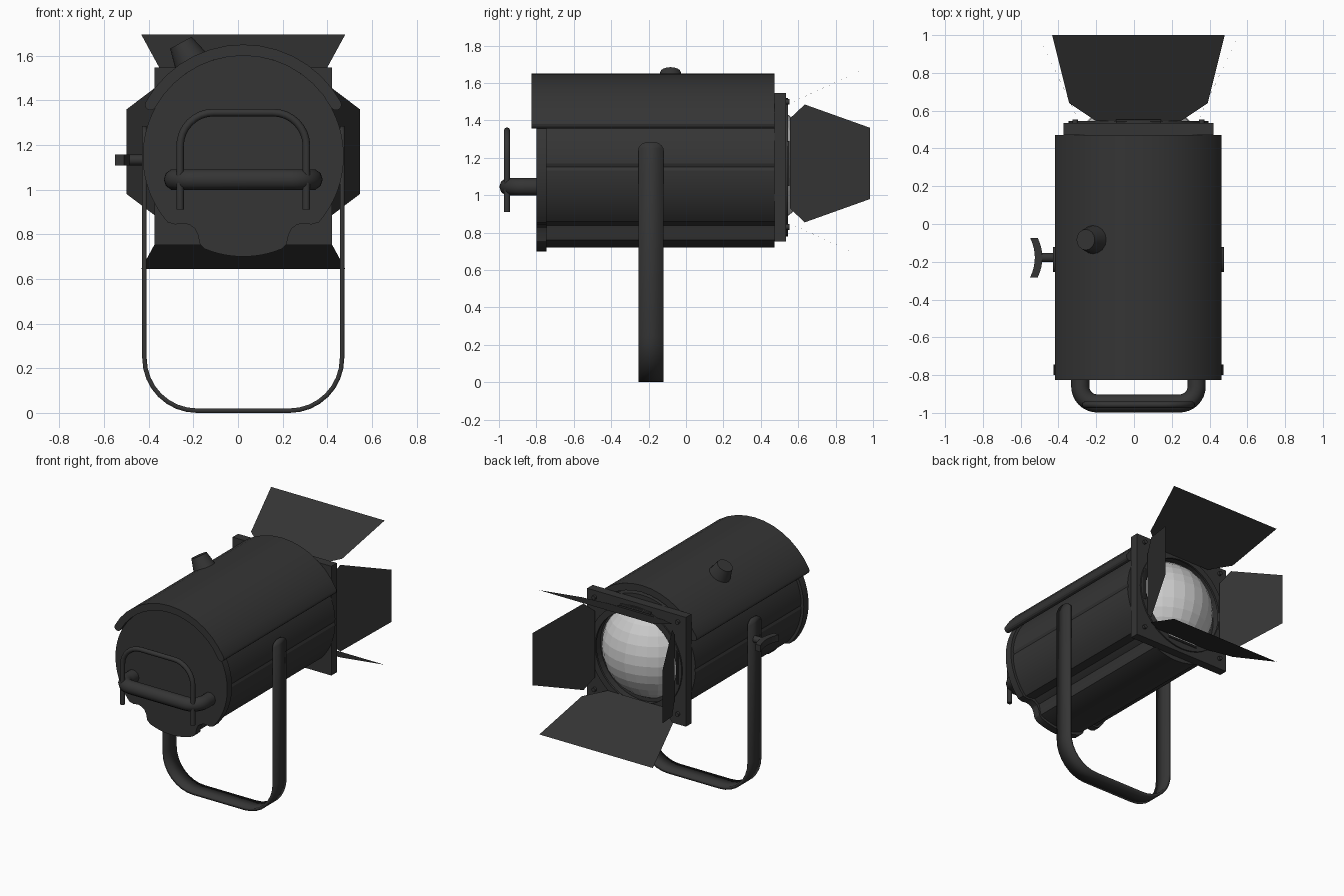
import bpy, bmesh
from math import sin, cos, pi, radians, sqrt
from mathutils import Vector

if "Cube" in bpy.data.objects:
    bpy.data.objects.remove(bpy.data.objects["Cube"])

CX, CZ = 0.0235, 1.15          # optical axis of the lamp


def material(name, v):
    m = bpy.data.materials.new(name)
    m.diffuse_color = (v, v, v, 1)
    m.use_nodes = True
    m.node_tree.nodes["Principled BSDF"].inputs["Base Color"].default_value = m.diffuse_color
    return m


DARK, GLASS = material("dark_metal", 0.035), material("lens_grey", 0.7)


def finish(name, bm, mat=DARK, smooth=None):
    bmesh.ops.recalc_face_normals(bm, faces=bm.faces)
    me = bpy.data.meshes.new(name)
    bm.to_mesh(me)
    bm.free()
    me.materials.append(mat)
    ob = bpy.data.objects.new(name, me)
    bpy.context.collection.objects.link(ob)
    if smooth:
        bpy.ops.object.select_all(action='DESELECT')
        bpy.context.view_layer.objects.active = ob
        ob.select_set(True)
        bpy.ops.object.shade_smooth_by_angle(angle=radians(smooth))
    return ob


def prism(name, outer, y0, y1, inner=None, smooth=None):
    """Extrude an (x, z) outline about the lamp axis along y, with an optional matching hole."""
    bm = bmesh.new()
    loops = [[[bm.verts.new((CX + x, y, CZ + z)) for x, z in pts] for y in (y0, y1)]
             for pts in (outer, inner) if pts]
    n = len(outer)

    def bridge(a, b):
        for i in range(n):
            j = (i + 1) % n
            bm.faces.new((a[i], a[j], b[j], b[i]))
    for a, b in loops:
        bridge(a, b)
    if inner:
        for k in (0, 1):
            bridge(loops[0][k], loops[1][k])
    else:
        for loop in loops[0]:
            bm.faces.new(loop)
    return finish(name, bm, DARK, smooth)


def polar(fn, n=48):
    return [(fn(t) * cos(t), fn(t) * sin(t)) for t in (2 * pi * i / n for i in range(n))]


def cone(name, r1, r2, a, b, n=20):
    a, b = Vector(a), Vector(b)
    bm = bmesh.new()
    bmesh.ops.create_cone(bm, cap_ends=True, segments=n, radius1=r1, radius2=r2, depth=(b - a).length)
    bm.transform((b - a).to_track_quat('Z', 'Y').to_matrix().to_4x4())
    bmesh.ops.translate(bm, verts=bm.verts, vec=(a + b) / 2)
    return finish(name, bm, DARK, 40)


def u_path(half, start, end, r, n=8):
    """Rounded U: legs begin at `start`, crossbar lies at `end`."""
    s = 1 if end > start else -1
    left = [(-half, start)]
    for i in range(n + 1):
        t = pi / 2 * i / n
        left.append((-half + r - r * cos(t), end - s * r + s * r * sin(t)))
    return left + [(-x, v) for x, v in reversed(left)]


def tube(name, pts, r):
    cu = bpy.data.curves.new(name, 'CURVE')
    cu.dimensions = '3D'
    cu.bevel_depth, cu.bevel_resolution, cu.use_fill_caps = r, 3, True
    sp = cu.splines.new('POLY')
    sp.points.add(len(pts) - 1)
    for p, co in zip(sp.points, pts):
        p.co = (*co, 1)
    cu.materials.append(DARK)
    ob = bpy.data.objects.new(name, cu)
    bpy.context.collection.objects.link(ob)
    bpy.ops.object.select_all(action='DESELECT')
    bpy.context.view_layer.objects.active = ob
    ob.select_set(True)
    bpy.ops.object.convert(target='MESH')


# Housing outline: circle with two lower grooves; body also has a seam on each side
def grooved(r, seam=0):
    def fn(t):
        d = min(abs(t - radians(a)) for a in (234, 306))
        k = max(0, 1 - d / radians(11))
        s = min(abs(t), abs(t - pi), abs(t - 2 * pi)) < 0.02
        return r - 0.06 * min(1, k * 1.6) - (seam if s else 0)
    return fn


prism("housing", polar(grooved(0.43, 0.008), 144), -0.76, 0.472, smooth=25)
prism("rear_plate", polar(grooved(0.45), 96), -0.80, -0.745, smooth=25)

# Hood over the top half, with rounded lower edges
def arc(r, a, b, n, c=(0, 0)):
    return [(c[0] + r * cos(radians(a + (b - a) * i / n)),
             c[1] + r * sin(radians(a + (b - a) * i / n))) for i in range(n + 1)]


A0, A1 = 29, 151
ends = [(0.475 * cos(radians(a)), 0.475 * sin(radians(a))) for a in (A0, A1)]
hood = (arc(0.5, A0, A1, 14) + arc(0.025, A1, A1 + 180, 6, ends[1])[1:-1]
        + arc(0.45, A1, A0, 14) + arc(0.025, A0 + 180, A0 + 360, 6, ends[0])[1:-1])
prism("hood", hood, -0.825, 0.472, smooth=25)

# Square colour frame, lens ring, corner bolts
circle = lambda r: polar(lambda t: r)
prism("colour_frame", polar(lambda t: 0.3975 / max(abs(cos(t)), abs(sin(t)))), 0.472, 0.535, circle(0.335))
prism("lens_ring", circle(0.37), 0.53, 0.545, circle(0.325), smooth=30)
for sx in (-1, 1):
    for sz in (-1, 1):
        x, z = CX + sx * 0.335, 1.165 + sz * 0.335
        cone("frame_bolt", 0.015, 0.015, (x, 0.53, z), (x, 0.553, z), 10)

# Domed lens
bm = bmesh.new()
bmesh.ops.create_uvsphere(bm, u_segments=28, v_segments=16, radius=0.354)
bmesh.ops.translate(bm, verts=bm.verts, vec=(CX, 0.32, 1.16))
bmesh.ops.bisect_plane(bm, geom=bm.verts[:] + bm.edges[:] + bm.faces[:],
                       plane_co=(0, 0.47, 0), plane_no=(0, 1, 0), clear_inner=True)
finish("lens", bm, GLASS)

# Barn doors: thin sheets listed as (half width, y, distance from axis)
WIDE = [(0.225, 0.545, 0.317), (0.367, 0.64, 0.36), (0.457, 1.0, 0.525)]
SLIM = [(0.24, 0.555, 0.32), (0.315, 0.635, 0.357), (0.19, 0.985, 0.522)]
for name, rows, turn in (("top_door", WIDE, 0), ("left_door", SLIM, 1),
                         ("bottom_door", WIDE, 2), ("right_door", SLIM, 3)):
    c, s = round(cos(turn * pi / 2)), round(sin(turn * pi / 2))
    bm = bmesh.new()
    pts = [(-w, y, d) for w, y, d in rows] + [(w, y, d) for w, y, d in reversed(rows)]
    bm.faces.new([bm.verts.new((CX + w * c - d * s, y, 1.17 + w * s + d * c)) for w, y, d in pts])
    finish(name, bm)
    # hinge tab joining the door to the frame
    d = 0.335
    a, b = [(CX + w * c - d * s, 0.543, 1.17 + w * s + d * c) for w in (-0.12, 0.12)]
    cone("door_hinge", 0.01, 0.01, a, b, 8)

# Flat-bar yoke with rounded upper ends
path = u_path(0.4425, 1.25, 0.01, 0.235)
tips = [(1.285, 0.02), (1.277, 0.045), (1.265, 0.058)]
rows = ([(-0.4425, z, w) for z, w in tips] + [(x, z, 0.067) for x, z in path]
        + [(0.4425, z, w) for z, w in reversed(tips)])
bm = bmesh.new()
vs = [[bm.verts.new((CX + x, -0.188 + s * w, z)) for s in (-1, 1)] for x, z, w in rows]
for p, q in zip(vs, vs[1:]):
    bm.faces.new((p[0], p[1], q[1], q[0]))
yoke = finish("yoke", bm, DARK, 30)
mod = yoke.modifiers.new("thickness", 'SOLIDIFY')
mod.thickness, mod.offset = 0.02, 0

# Pivots and wing nut
for s in (-1, 1):
    cone("pivot", 0.045, 0.045, (CX + s * 0.40, -0.178, 1.133), (CX + s * 0.435, -0.178, 1.133))
cone("wing_nut_shaft", 0.024, 0.024, (-0.40, -0.178, 1.133), (-0.51, -0.178, 1.133), 12)
bm = bmesh.new()
prev = None
for i in range(9):
    u = i / 4 - 1
    y, back = -0.178 + 0.105 * u, 0.025 * u * u
    ring = [bm.verts.new((x - back, y, z)) for x, z in
            ((-0.525, 1.109), (-0.485, 1.109), (-0.485, 1.157), (-0.525, 1.157))]
    if prev:
        for k in range(4):
            bm.faces.new((prev[k], prev[k - 3], ring[k - 3], ring[k]))
    if i in (0, 8):
        bm.faces.new(ring)
    prev = ring
finish("wing_nut", bm)

# Rear grab handle and wire handle
tube("rear_handle", [(CX + x, y, 1.045) for x, y in u_path(0.308, -0.79, -0.95, 0.09)], 0.048)
tube("wire_handle", [(CX + x, -0.957, z) for x, z in u_path(0.283, 0.91, 1.345, 0.15)], 0.017)

# Tilted top knob
d = Vector((-0.482, 0, 0.876))
base = Vector((CX, -0.083, CZ))
cone("top_knob", 0.08, 0.055, base + d * 0.48, base + d * 0.58, 16)
